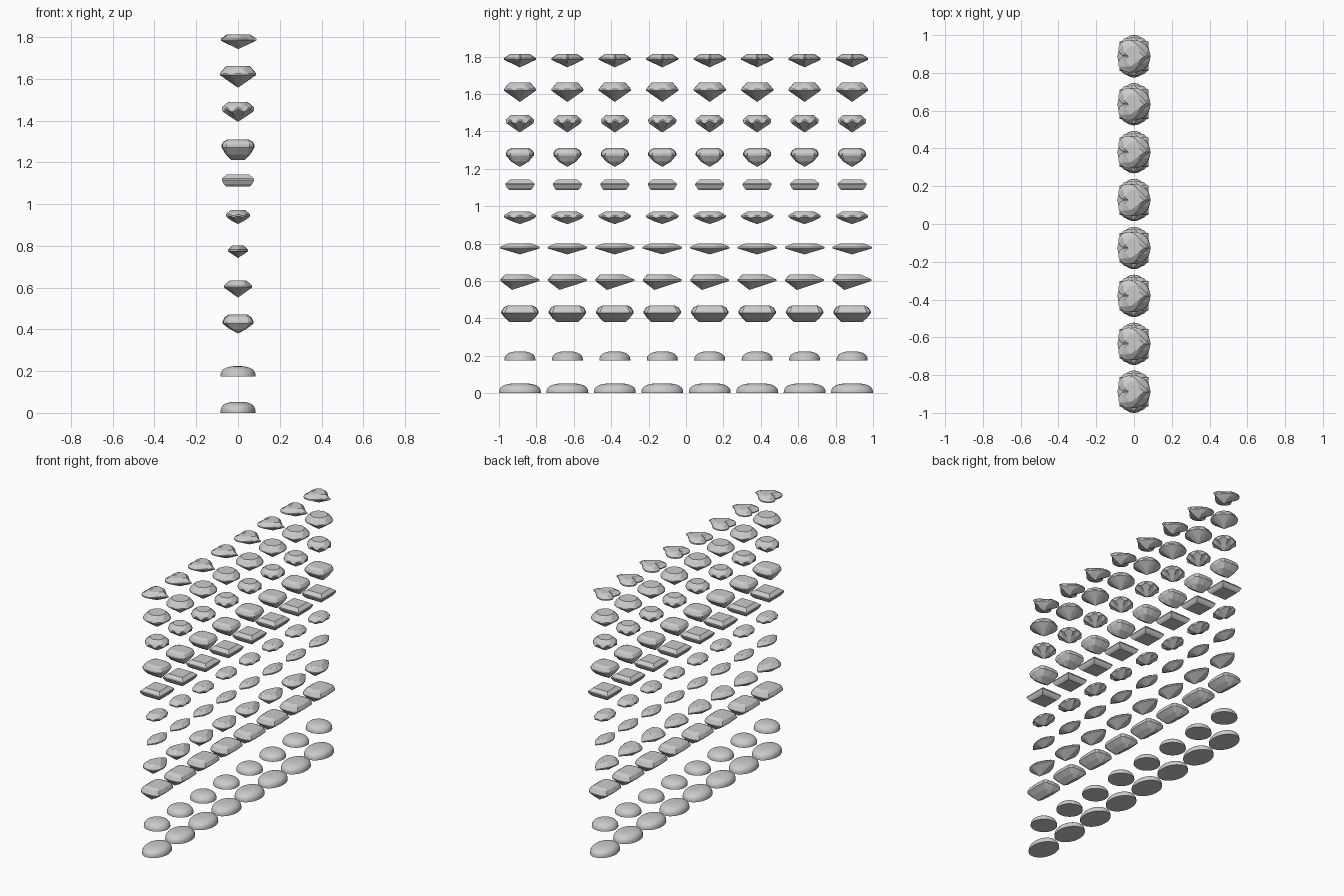
import bpy, bmesh
from math import sin, cos, pi

if "Cube" in bpy.data.objects:
    bpy.data.objects.remove(bpy.data.objects["Cube"])

STEP, COLS = 0.2537, 8


def finish(name, bm, smooth=False):
    """Turn a bmesh into a row of eight linked copies along y."""
    bmesh.ops.remove_doubles(bm, verts=bm.verts, dist=0.0004)
    bmesh.ops.recalc_face_normals(bm, faces=bm.faces)
    me = bpy.data.meshes.new(name)
    bm.to_mesh(me)
    bm.free()
    for i in range(COLS):
        ob = bpy.data.objects.new(f"{name}_{i + 1}", me)
        ob.location.y = (i - (COLS - 1) / 2) * STEP
        bpy.context.collection.objects.link(ob)
        if smooth and i == 0:
            bpy.ops.object.select_all(action='DESELECT')
            ob.select_set(True)
            bpy.context.view_layer.objects.active = ob
            bpy.ops.object.shade_smooth_by_angle(angle=0.8)


def loft(name, outline, levels, smooth=False):
    """Stack scaled copies of an outline; levels are (sx, sy, z), top first."""
    bm = bmesh.new()
    rings = [[bm.verts.new((x * sx, y * sy, z)) for x, y in outline] for sx, sy, z in levels]
    n = len(outline)
    for a, b in zip(rings, rings[1:]):
        for i in range(n):
            j = (i + 1) % n
            bm.faces.new((a[i], a[j], b[j], b[i]))
    bm.faces.new(rings[0])
    if min(levels[-1][:2]) > 0.01:
        bm.faces.new(rings[-1])
    finish(name, bm, smooth)


def brilliant(name, outline, z, centre=(0, 0), table=0.6, belly=0.0, wave=0.0, girdle=0.008):
    """Brilliant cut: z = (culet, girdle, table). Eight mains, stars and kites."""
    bm = bmesh.new()
    z0, zg, z1 = z
    m = 4                                   # girdle points per main facet
    n = 8 * m

    def vert(t, s, h):
        x, y = outline(2 * pi * t)
        return bm.verts.new((centre[0] + (x - centre[0]) * s, centre[1] + (y - centre[1]) * s, h))

    def dip(j):
        return wave * cos(2 * pi * j / m)
    top = [vert(i / 8, table, z1) for i in range(8)]
    mid_s = (1 + table) / 2
    mid = [vert((i + .5) / 8, mid_s + .03, zg + (z1 - zg) * .58) for i in range(8)]
    up = [vert(j / n, 1, zg + girdle / 2 + dip(j)) for j in range(n)]
    low = [vert(j / n, 1, zg - girdle / 2 + dip(j)) for j in range(n)]
    pav = [vert((i + .5) / 8, .45 + belly, zg + (z0 - zg) * .58) for i in range(8)]
    culet = bm.verts.new((*centre, z0))
    for i in range(8):
        k, g = (i + 1) % 8, m * i
        bm.faces.new((top[i], top[k], mid[i]))
        bm.faces.new((top[i], mid[i - 1], up[g], mid[i]))
        bm.faces.new((culet, pav[i - 1], low[g], pav[i]))
        for j in range(g, g + m):
            q = (j + 1) % n
            bm.faces.new((mid[i], up[j], up[q]))
            bm.faces.new((up[j], low[j], low[q], up[q]))
            bm.faces.new((pav[i], low[q], low[j]))
    bm.faces.new(top)
    finish(name, bm)


def ellipse(a, b):
    return lambda t: (a * cos(t), b * sin(t))


def pear(t):
    return (-0.067 / 0.77 * sin(t) * sin(t / 2), 0.104 * cos(t))


def marquise(t):
    return (-0.048 * sin(t) * abs(sin(t)), 0.106 * cos(t))


def heart(t):
    t += pi                                 # tip at +x, notch at -x
    f = 13 * cos(t) - 4 * cos(2 * t) - 2 * cos(3 * t) - cos(4 * t)
    return (-(f + 2.15) / 13.85 * 0.086 + 0.003, -0.086 * sin(t) ** 3)


def rect(a, b, cut, bow=0.0):
    """Rectangle with cut corners and slightly bowed sides."""
    pts = []
    for sx, sy, flip in ((1, 1, 0), (-1, 1, 1), (-1, -1, 0), (1, -1, 1)):
        c = [(sx * (a - bow), sy * (b - cut)), (sx * (a - cut), sy * (b - bow))]
        pts += c[::-1] if flip else c
        pts.append((0, sy * b) if not flip and sy > 0 or not flip and sy < 0 else (sx * a, 0))
    return pts


def cabochon(name, a, b, z, h, e):
    """Smooth dome with a flat base."""
    pts = [(a * cos(2 * pi * i / 48), b * sin(2 * pi * i / 48)) for i in range(48)]
    levels = []
    for k in range(1, 13):
        u = pi / 2 * k / 12
        s = sin(u) ** (2 / e)
        levels.append((s, s, z + h * cos(u) ** (2 / e)))
    loft(name, pts, levels, True)


# Smooth domes, bottom two rows
cabochon("oval_cabochon", 0.084, 0.112, 0.0, 0.053, 2.8)
cabochon("round_cabochon", 0.084, 0.083, 0.175, 0.049, 2.5)

# Step cut with a ridge along y
loft("long_cushion", rect(0.074, 0.1, 0.022, 0.005),
     [(.62, .64, .47), (.86, .88, .458), (1, 1, .437), (1, 1, .428), (.55, .8, .402), (0, .57, .38)])

brilliant("pear_gem", pear, (.552, .604, .635), (0, -0.042), table=0.6)
brilliant("marquise_gem", marquise, (.742, .778, .801), table=0.58)
brilliant("oval_gem", ellipse(0.057, 0.086), (.904, .944, .971), belly=0.15, wave=0.004)

# Square stone with a flat base
s = 0.078
loft("square_gem", [(s, s), (-s, s), (-s, -s), (s, -s)],
     [(.68, .68, 1.142), (.98, .98, 1.122), (1, 1, 1.115), (.87, .87, 1.096), (.73, .73, 1.085)])

# Step cut with a ridge along x
loft("square_cushion", rect(0.079, 0.075, 0.024, 0.005),
     [(.62, .62, 1.31), (.88, .88, 1.3), (1, 1, 1.284), (1, 1, 1.272), (.75, .62, 1.238), (.39, 0, 1.21)])

brilliant("scalloped_gem", ellipse(0.077, 0.075), (1.394, 1.452, 1.488), table=0.62, belly=0.08, wave=0.007)
brilliant("round_gem", ellipse(0.087, 0.086), (1.557, 1.622, 1.66), table=0.66)
brilliant("heart_gem", heart, (1.742, 1.787, 1.813), table=0.62, belly=0.06)
